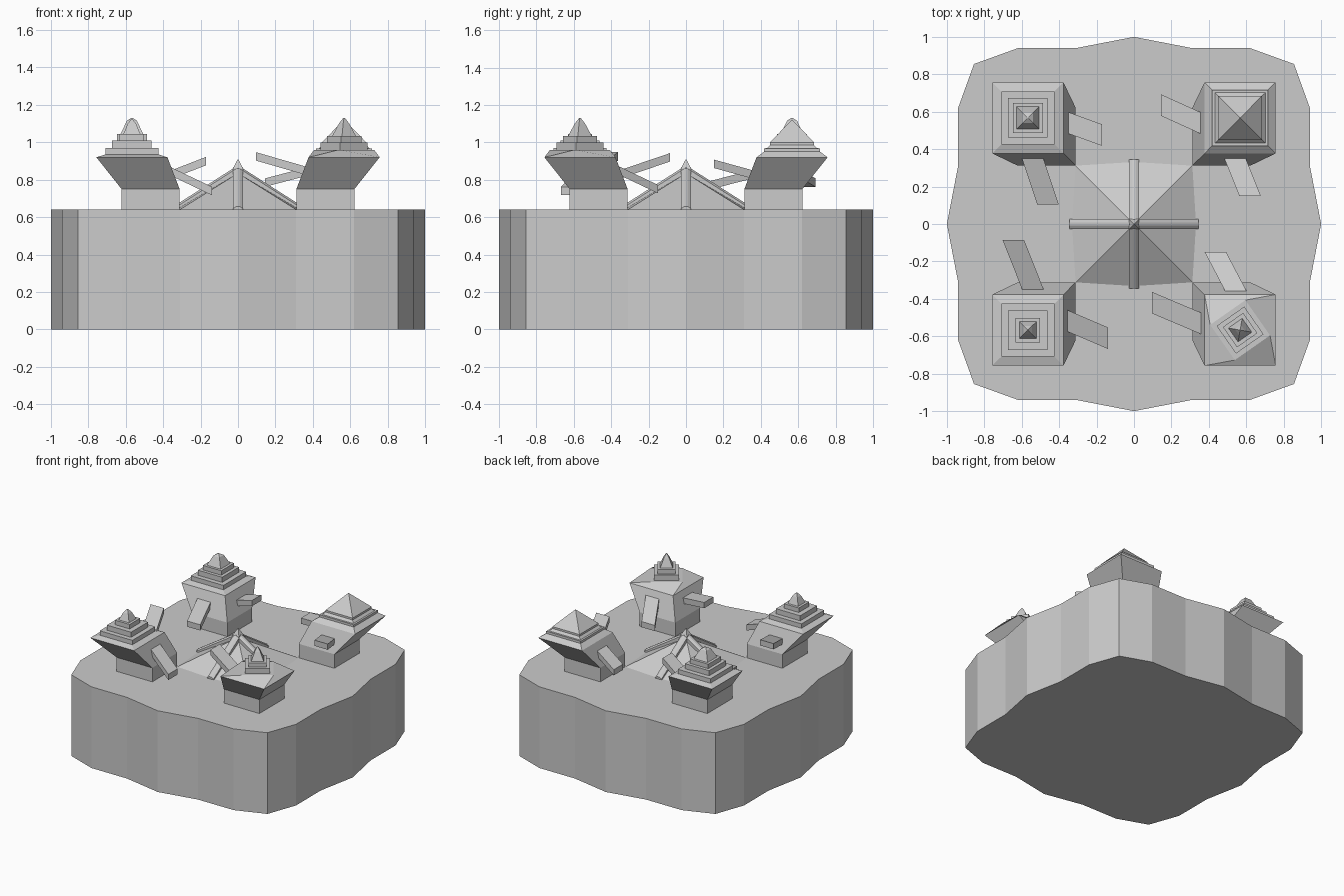
import bpy, math
from mathutils import Vector

if "Cube" in bpy.data.objects:
    bpy.data.objects.remove(bpy.data.objects["Cube"])


def mesh(name, verts, faces):
    me = bpy.data.meshes.new(name)
    me.from_pydata(verts, [], faces)
    me.update()
    ob = bpy.data.objects.new(name, me)
    bpy.context.collection.objects.link(ob)
    return ob


def loft(name, rings):
    """Closed skin through rings with equal point counts."""
    n = len(rings[0])
    verts = [p for r in rings for p in r]
    faces = [list(range(n))[::-1], [len(verts) - n + i for i in range(n)]]
    for k in range(len(rings) - 1):
        for i in range(n):
            j = (i + 1) % n
            faces.append([k * n + i, k * n + j, (k + 1) * n + j, (k + 1) * n + i])
    return mesh(name, verts, faces)


def square(cx, cy, half, z, deg=0):
    r = half * math.sqrt(2)
    return [(cx + r * math.cos(math.radians(a + deg)),
             cy + r * math.sin(math.radians(a + deg)), z) for a in (45, 135, 225, 315)]


def plank(name, start, end, width=0.115, thick=0.045):
    a, b = Vector(start), Vector(end)
    d = (b - a).normalized()
    a = a - d * 0.05                      # bury the root in the tower
    side = d.cross(Vector((0, 0, 1))).normalized() * width / 2
    up = Vector((0, 0, thick / 2))
    # ends are cut square to the nearest axis
    axis = 0 if abs(d.x) > abs(d.y) else 1
    side = Vector((0, width / 2, 0)) if axis == 0 else Vector((width / 2, 0, 0))
    sec = [side + up, -side + up, -side - up, side - up]
    ob = loft(name, [[p + s for s in sec] for p in (a, b)])
    return ob


# Ground block with wavy outline
quarter = [(1, 0), (0.94, 0.31), (0.94, 0.62), (0.855, 0.855), (0.62, 0.94), (0.31, 0.94)]
outline = []
for q in range(4):
    for x, y in quarter:
        for _ in range(q):
            x, y = -y, x
        outline.append((x, y))
loft("ground_block", [[(x, y, z) for x, y in outline] for z in (0, 0.64)])

# Corner towers: square footing, then a body flaring outwards
names = {(-1, 1): "back_left", (1, 1): "back_right", (-1, -1): "front_left", (1, -1): "front_right"}
for (sx, sy), n in names.items():
    loft(n + "_tower", [square(sx * .467, sy * .467, .155, .63),
                        square(sx * .467, sy * .467, .155, .75),
                        square(sx * .567, sy * .567, .19, .92)])

# Roofs: (half width, height, twist)
stepped = [(.19, .92, 0), (.142, .935, 0), (.142, .97, 0), (.105, .97, 0), (.105, 1.01, 0),
           (.08, 1.01, 0), (.08, 1.045, 0)]
roofs = {
    (-1, 1): stepped + [(.06, 1.045, 0), (.027, 1.115, 0), (.004, 1.13, 0)],
    (-1, -1): stepped[:5] + [(.065, 1.01, 0), (.065, 1.045, 0), (.045, 1.045, 0),
                             (.022, 1.1, 0), (.003, 1.125, 0)],
    (1, 1): [(.19, .92, 0), (.15, .95, 0), (.15, .968, 0), (.135, .968, 0),
             (.118, .985, 0), (.118, 1.0, 0), (.002, 1.12, 0)],
    (1, -1): [(.19, .92, 0), (.115, .96, 35), (.09, .96, 35), (.09, 1.0, 35), (.066, 1.0, 35),
              (.066, 1.035, 35), (.045, 1.035, 35), (.02, 1.1, 35), (.003, 1.13, 35)],
}
for (sx, sy), prof in roofs.items():
    loft(names[sx, sy] + "_roof", [square(sx * .567, sy * .567, h, z, r) for h, z, r in prof])

# Tilted planks leaning inwards from each tower
planks = [
    ("back_left_plank_a", (-.35, .54, .83), (-.17, .475, .90)),
    ("back_left_plank_b", (-.545, .36, .83), (-.46, .105, .765)),
    ("front_left_plank_a", (-.35, -.52, .84), (-.14, -.61, .74)),
    ("front_left_plank_b", (-.54, -.35, .83), (-.645, -.085, .92)),
    ("back_right_plank_a", (.355, .54, .84), (.145, .635, .785)),
    ("back_right_plank_b", (.54, .35, .83), (.62, .15, .885)),
    ("front_right_plank_a", (.355, -.53, .85), (.095, -.42, .925)),
    ("front_right_plank_b", (.54, -.35, .845), (.435, -.15, .75)),
]
for p in planks:
    plank(*p)

# Central low pyramid, its sides split by the ribs
base = [(.335, 0), (.315, .315), (0, .335), (-.315, .315),
        (-.335, 0), (-.315, -.315), (0, -.335), (.315, -.315)]
mesh("centre_pyramid", [(x, y, .638) for x, y in base] + [(0, 0, .835)],
     [[i, (i + 1) % 8, 8] for i in range(8)] + [list(range(8))[::-1]])

# Four ridged ribs climbing to the peak
for k, n in enumerate(("right", "back", "left", "front")):
    c, s = round(math.cos(k * math.pi / 2)), round(math.sin(k * math.pi / 2))
    rings = []
    for r, low, high in ((.345, .63, .645), (0, .8, .865)):
        sec = [(-.027, low), (.027, low), (.027, high), (.009, high + .012), (-.009, high + .012), (-.027, high)]
        rings.append([(r * c - y * s, r * s + y * c, z) for y, z in sec])
    loft(n + "_rib", rings)

# Small spike at the centre
loft("centre_spike", [square(0, 0, .027, .64), square(0, 0, .027, .86), square(0, 0, .001, .91)])
